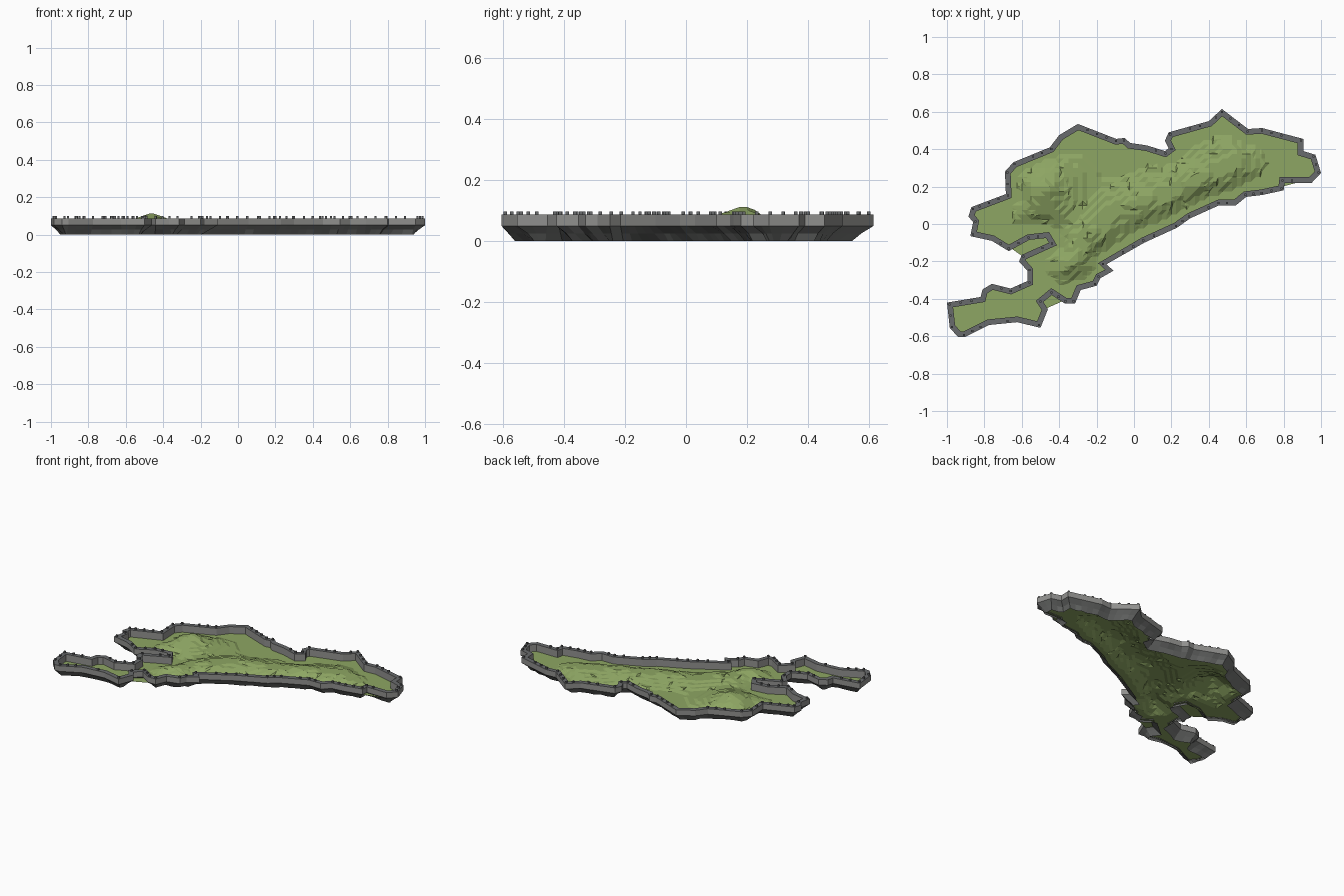
import bpy, bmesh, math, random
from mathutils import Vector

if "Cube" in bpy.data.objects:
    bpy.data.objects.remove(bpy.data.objects["Cube"])

random.seed(4)

# Coast outline, clockwise, seen from above
COAST = [(-1, -.42), (-.82, -.39), (-.81, -.35), (-.76, -.32), (-.66, -.345), (-.57, -.305),
         (-.57, -.25), (-.615, -.2), (-.6, -.165), (-.455, -.1), (-.47, -.075), (-.56, -.085),
         (-.67, -.145), (-.76, -.09), (-.875, -.065), (-.86, .01), (-.885, .04), (-.87, .09),
         (-.83, .105), (-.685, .16), (-.69, .28), (-.645, .33), (-.45, .41), (-.4, .475),
         (-.3, .535), (-.095, .455), (-.05, .46), (-.02, .433), (.07, .42), (.165, .39),
         (.185, .405), (.165, .445), (.185, .49), (.4, .55), (.47, .615), (.61, .508),
         (.685, .513), (.905, .455), (.905, .39), (.97, .37), (1, .273), (.95, .22),
         (.805, .22), (.8, .18), (.685, .155), (.6, .145), (.545, .1), (.455, .1),
         (.3, .03), (.23, -.02), (.055, -.1), (-.147, -.215), (-.11, -.25), (-.18, -.29),
         (-.2, -.33), (-.285, -.353), (-.315, -.425), (-.37, -.425), (-.44, -.38), (-.485, -.417),
         (-.46, -.455), (-.5, -.555), (-.625, -.525), (-.775, -.54), (-.905, -.605), (-.94, -.605),
         (-.985, -.555)]
P = [Vector(p) for p in COAST]
N = len(P)
BASE, MID, TOP = .04, .05, .087


def material(name, rgb):
    m = bpy.data.materials.new(name)
    m.diffuse_color = (*rgb, 1)
    m.use_nodes = True
    m.node_tree.nodes["Principled BSDF"].inputs["Base Color"].default_value = m.diffuse_color
    return m


GRASS = material("grass green", (.27, .38, .125))
STONE = material("wall grey", (.28, .28, .27))
CAP = material("dark cap grey", (.14, .145, .15))
ROCK = material("rock grey", (.17, .175, .17))


def inset(d):
    out = []
    for i in range(N):
        a, b, c = P[i - 1], P[i], P[(i + 1) % N]
        e, f = (b - a).normalized(), (c - b).normalized()
        n1, n2 = Vector((e.y, -e.x)), Vector((f.y, -f.x))
        m = (n1 + n2) / max(.4, 1 + n1.dot(n2))
        if m.length > 1.5:
            m = m.normalized() * 1.5
        out.append(b + m * d)
    return out


def resample(ring, step):
    # same sample count per coast edge for every ring
    out = []
    for i in range(N):
        n = max(1, round((P[(i + 1) % N] - P[i]).length / step))
        out += [ring[i].lerp(ring[(i + 1) % N], k / n) for k in range(n)]
    return out


def finish(bm, name, mats):
    me = bpy.data.meshes.new(name)
    bm.to_mesh(me)
    bm.free()
    for m in mats:
        me.materials.append(m)
    ob = bpy.data.objects.new(name, me)
    bpy.context.collection.objects.link(ob)
    return ob


def strips(name, rows, mats, idx):
    # join successive closed rings of 3D points with quads
    bm = bmesh.new()
    vr = [[bm.verts.new(p) for p in r] for r in rows]
    for k, (a, b) in enumerate(zip(vr, vr[1:])):
        n = len(a)
        for i in range(n):
            j = (i + 1) % n
            f = bm.faces.new((a[i], a[j], b[j], b[i]))
            f.material_index = idx[k]
    return finish(bm, name, mats)


def at(ring, z):
    return [(p.x, p.y, z) for p in ring]


# Perimeter wall: outer face, dark top, inner face
inner = inset(.03)
strips("perimeter_wall", [at(P, MID), at(P, TOP), at(inner, TOP), at(inner, BASE - .005)],
       [STONE, CAP], [0, 1, 0])

# Rocky skirt tapering inward to the ground
out_r, low_r = resample(P, .045), resample(inset(.052), .045)
mid, low = [], []
for o, l in zip(out_r, low_r):
    m = o.lerp(l, random.uniform(.42, .62))
    mid.append((m.x, m.y, .026))
    b = o.lerp(l, random.uniform(.85, 1.12))
    low.append((b.x, b.y, 0))
strips("rock_skirt", [low, mid, at(out_r, MID)], [ROCK], [0, 0])

# Small merlons on the wall top
bm = bmesh.new()
for p in resample(inset(.012), .055):
    if random.random() < .75:
        r = bmesh.ops.create_cube(bm, size=1)
        bmesh.ops.scale(bm, vec=(.011, .011, .012), verts=r["verts"])
        bmesh.ops.translate(bm, vec=(p.x, p.y, TOP + .005), verts=r["verts"])
finish(bm, "wall_merlons", [CAP])


# Terraced hills
def seg_dist(p, a, b):
    d = b - a
    t = max(0, min(1, (p - a).dot(d) / d.length_squared))
    return (p - a - d * t).length


RIDGE = [Vector(v) for v in ((-.33, -.2), (-.12, .07), (.2, .17), (.52, .32))]
PEAK = Vector((-.46, .18))


def height(p):
    r = (p - PEAK).length
    h = .045 * math.exp(-(r / .2) ** 2) + .02 * math.exp(-(r / .11) ** 2)
    h += .014 * math.exp(-(r / .045) ** 2)
    d = min(seg_dist(p, a, b) for a, b in zip(RIDGE, RIDGE[1:]))
    h = max(h, .045 * math.exp(-(d / .13) ** 2))
    h += .004 * math.sin(p.x * 17 + p.y * 9) * math.sin(p.y * 14 - p.x * 5)
    shore = min(seg_dist(p, P[i - 1], P[i]) for i in range(N))
    h *= max(0, min(1, (shore - .04) / .09))
    return BASE + math.floor(max(0, h) / .009) * .009


bm = bmesh.new()
bm.faces.new([bm.verts.new((p.x, p.y, 0)) for p in reversed(inset(.02))])
bmesh.ops.triangulate(bm, faces=bm.faces[:])
CELL = .025
for axis, half in (((1, 0, 0), 40), ((0, 1, 0), 25)):
    for k in range(-half, half + 1):
        bmesh.ops.bisect_plane(bm, geom=bm.verts[:] + bm.edges[:] + bm.faces[:], dist=1e-5,
                               plane_co=Vector(axis) * (k * CELL), plane_no=axis)
for v in bm.verts:
    v.co.z = height(v.co.xy)
bmesh.ops.triangulate(bm, faces=bm.faces[:])
bm.normal_update()
finish(bm, "grass_terrain", [GRASS])
